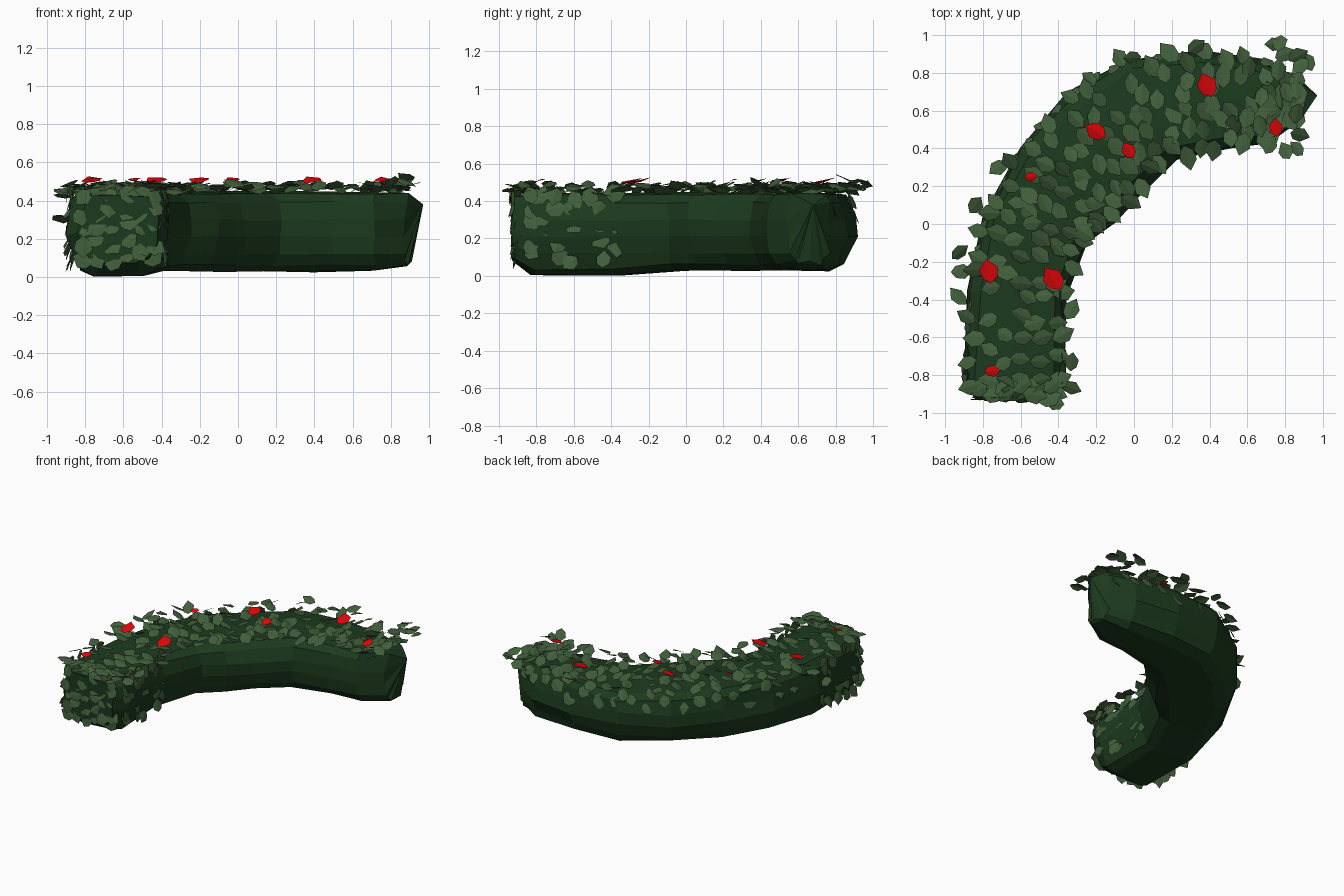
import bpy, bmesh, math, random
from mathutils import Vector

if "Cube" in bpy.data.objects:
    bpy.data.objects.remove(bpy.data.objects["Cube"])

random.seed(11)
R = random.uniform


def material(name, rgb):
    m = bpy.data.materials.new(name)
    m.diffuse_color = (*rgb, 1)
    m.use_nodes = True
    m.node_tree.nodes["Principled BSDF"].inputs["Base Color"].default_value = m.diffuse_color
    return m


DARK = material("dark hedge green", (0.012, 0.043, 0.013))
LEAF = material("leaf green", (0.052, 0.112, 0.043))
RED = material("red", (0.80, 0.002, 0.003))

# Plan outline of the bent hedge: outer and inner edge at each station
OUT = [(-.83, -.92), (-.90, -.83), (-.88, -.35), (-.79, .05), (-.61, .40), (-.35, .69),
       (-.04, .88), (.35, .91), (.70, .86), (.88, .77)]
INN = [(-.42, -.93), (-.36, -.82), (-.37, -.38), (-.25, -.10), (-.10, .01), (.04, .16),
       (.22, .33), (.50, .40), (.72, .43), (.88, .55)]
N = len(OUT)
# Half cross-section: (inset from the edge as part of the width, height)
SIDE = [(.26, .03), (.12, .06), (.05, .12), (0, .21), (0, .30), (.04, .39), (.12, .435)]


def at(t, v, z=0):
    """Point on the plan: t 0..1 along the hedge, v 0 (outer) .. 1 (inner)."""
    f = min(max(t, 0), .9999) * (N - 1)
    i = int(f)
    f -= i
    o = Vector(OUT[i]).lerp(Vector(OUT[i + 1]), f)
    n = Vector(INN[i]).lerp(Vector(INN[i + 1]), f)
    p = o.lerp(n, v)
    return Vector((p.x, p.y, z))


def finish(bm, name, mat):
    me = bpy.data.meshes.new(name)
    bm.to_mesh(me)
    bm.free()
    me.materials.append(mat)
    ob = bpy.data.objects.new(name, me)
    bpy.context.collection.objects.link(ob)
    return ob


# Hedge body: lofted faceted rings with capped ends
bm = bmesh.new()
rings = []
profile = [(s, z) for s, z in SIDE] + [(.5, .447)] + [(1 - s, z) for s, z in reversed(SIDE)]
for i in range(N):
    ring = []
    for s, z in profile:
        if i == 0:
            z = .05 + z * .86                  # rounded front end
        elif i < 3 and z < .08:
            z -= .025                          # front end sits on the ground
        elif i == N - 1 and z < .1:
            z += .03                           # far end lifts a little
        p = at(i / (N - 1), s, z + R(-.006, .006))
        p += Vector((R(-.014, .014), R(-.014, .014), 0))
        ring.append(bm.verts.new(p))
    rings.append(ring)
for a, b in zip(rings, rings[1:]):
    for k in range(len(a)):
        j = (k + 1) % len(a)
        bm.faces.new((a[k], a[j], b[j], b[k]))
bm.faces.new(rings[0])
tip = bm.verts.new((.97, .68, .38))            # pointed far end
low = bm.verts.new((.91, .66, .08))
last = rings[-1]
for k in range(len(profile)):
    a, b = last[k], last[(k + 1) % len(profile)]
    bm.faces.new((a, b, tip if k < len(profile) - 1 else low))
bm.faces.new((last[0], low, tip))
bm.faces.new((low, last[-1], tip))
bmesh.ops.recalc_face_normals(bm, faces=bm.faces)
finish(bm, "hedge_body", DARK)


def leaf(bm, pos, tip_dir, normal, size, width=.34):
    """Folded pointed leaf made of two flat halves."""
    d = tip_dir - normal * (tip_dir.dot(normal) / normal.length_squared)
    d.normalize()
    side = d.cross(normal).normalized()
    up = side.cross(d)
    if up.dot(normal) < 0:
        up = -up

    def P(a, b, c):
        p = pos + (d * a + side * b + up * c) * size
        p.x, p.y = max(-.98, min(.97, p.x)), max(-1, min(1, p.y))
        p.z = max(.01, min(.548, p.z))
        return bm.verts.new(p)

    base, top = P(-.5, 0, 0), P(.5, 0, -.04)
    for s in (-1, 1):
        f = [base, P(-.28, s * width * .8, -.05), P(.1, s * width, -.07), top]
        bm.faces.new(f if s < 0 else f[::-1])


UP = Vector((0, 0, 1))

# Top leaves: pointing away from the middle line, tilted at random
bm = bmesh.new()
COLS = 34
for c in range(COLS):
    t = (c + .5) / COLS
    across = (at(t, 1) - at(t, 0)).normalized()
    along = (at(t + .02, .5) - at(t - .02, .5)).normalized()
    for r in range(6):
        v = r * .18 + (c % 2) * .06
        if R(0, 1) < .12:
            continue
        p = at(t + R(-.012, .012), v + R(-.04, .04), R(.458, .495))
        d = across * (1 if v > R(.2, .6) else -1) + along * R(-.6, .6)
        n = UP + across * R(-.5, .4) + along * R(-.5, .4)
        leaf(bm, p, d, n, R(.11, .14))
# Leaves hanging past the rims and corners
for x, y, z in [(.74, .95, .48), (.77, .97, .5), (.80, .90, .47), (.87, .89, .5), (.92, .86, .49),
                (.72, .42, .48), (.80, .39, .5), (.86, .40, .47), (.88, .47, .5), (.88, .84, .53),
                (.33, .94, .5), (-.42, -.95, .46), (-.33, -.87, .45), (-.33, -.73, .46),
                (-.93, -.38, .31), (-.92, -.15, .45), (-.33, -.45, .44), (-.01, .88, .5), (-.84, .1, .46),
                (-.91, -.25, .43), (-.72, .3, .47)]:
    leaf(bm, Vector((x, y, z)), Vector((R(-1, 1), R(-1, 1), 0)),
         UP + Vector((R(-.5, .4), R(-.5, .5), 0)), R(.10, .125))
finish(bm, "top_leaves", LEAF)

# Front end leaves: lying against the front face and both nearby sides
bm = bmesh.new()


def wall_leaf(p, n):
    d = Vector((R(-.6, .6), R(-.6, .6), R(-1, .5)))
    leaf(bm, p + n * R(-.006, .012), d, n + Vector((R(-.25, .25), R(-.25, .25), R(0, .35))), R(.09, .125), .42)


for r in range(5):
    z = .10 + r * .08
    for c in range(6):
        wall_leaf(Vector((-.81 + c * .075 + R(-.02, .02), -.925, z + R(-.03, .03))), Vector((0, -1, 0)))
    for c in range(7):
        for v, nx in ((.02, -1), (.98, 1)):
            if R(0, 1) < 1 - c * .1:
                y = -.86 + c * .085 + R(-.02, .02)
                p = at((1 + (y + .83) / .47) / (N - 1), v, z + R(-.03, .03))
                wall_leaf(p, Vector((nx, 0, .1)))
# Sparse leaves along the upper outer flank
for c in range(20):
    t = .28 + c * .036
    n = (at(t, 0) - at(t, 1)).normalized() + UP * .3
    wall_leaf(at(t, .015, R(.30, .42)), n)
finish(bm, "side_leaves", LEAF)

# Red accent leaves, resting above the green ones
bm = bmesh.new()
for x, y, s, a in [(.385, .735, .14, 110), (.75, .51, .10, 90), (-.205, .49, .125, 150), (-.03, .39, .10, 120),
                   (-.545, .25, .07, 10), (-.77, -.25, .135, 100), (-.43, -.29, .145, 125), (-.75, -.78, .085, 5)]:
    d = Vector((math.cos(math.radians(a)), math.sin(math.radians(a)), 0))
    leaf(bm, Vector((x, y, .515)), d, UP + Vector((-.1, -.3, 0)), s, .37)
finish(bm, "red_leaves", RED)
